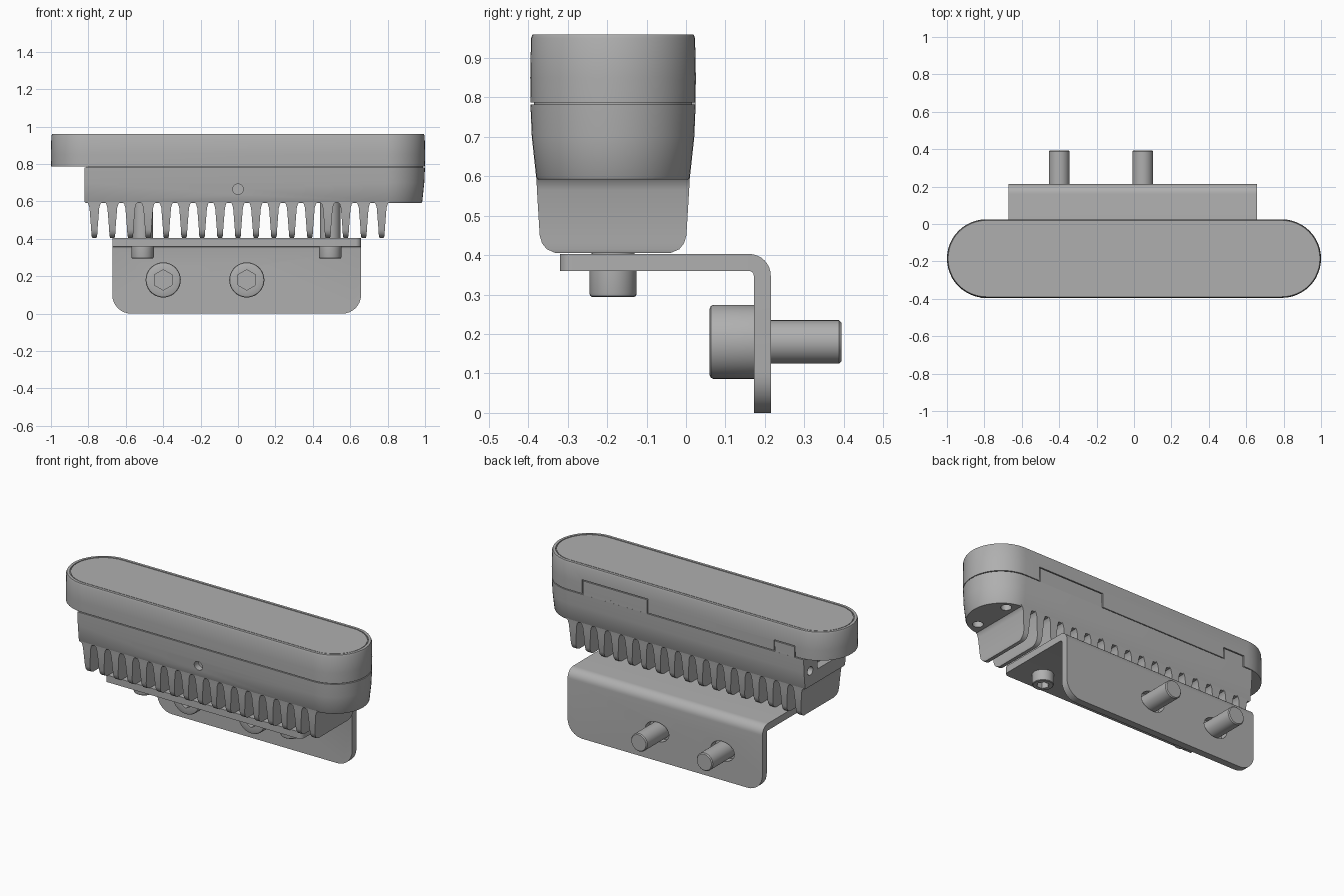
import bpy, bmesh
from math import pi, cos, sin, radians
from mathutils import Matrix, Vector

if "Cube" in bpy.data.objects:
    bpy.data.objects.remove(bpy.data.objects["Cube"])

grey = bpy.data.materials.new("machined_grey")
grey.use_nodes = True
grey.diffuse_color = (0.43, 0.43, 0.43, 1)
grey.node_tree.nodes["Principled BSDF"].inputs["Base Color"].default_value = grey.diffuse_color

MID_Y = -0.185   # centre line of the housing
HALF = 0.21      # half depth of the housing
END_X = 0.79     # centre of the rounded ends
CUT_X = -0.82    # flat end of the lower shell


def finish(name, bm, matrix=Matrix()):
    bmesh.ops.recalc_face_normals(bm, faces=bm.faces)
    bm.transform(matrix)
    mesh = bpy.data.meshes.new(name)
    bm.to_mesh(mesh)
    bm.free()
    mesh.materials.append(grey)
    obj = bpy.data.objects.new(name, mesh)
    bpy.context.collection.objects.link(obj)
    return obj


def smooth(obj, angle=30):
    bpy.ops.object.select_all(action="DESELECT")
    obj.select_set(True)
    bpy.context.view_layer.objects.active = obj
    bpy.ops.object.shade_smooth_by_angle(angle=radians(angle))


def add_loft(bm, rings):
    """Skin equal-length rings of points and cap both ends."""
    loops = [[bm.verts.new(p) for p in ring] for ring in rings]
    for a, b in zip(loops, loops[1:]):
        for i in range(len(a)):
            j = (i + 1) % len(a)
            bm.faces.new((a[i], a[j], b[j], b[i]))
    bm.faces.new(loops[0])
    bm.faces.new(loops[-1])


def arc(cx, cy, r, start, end, steps):
    return [(cx + r * cos(start + (end - start) * i / steps),
             cy + r * sin(start + (end - start) * i / steps)) for i in range(steps + 1)]


def stadium(z, inset):
    r = HALF - inset
    pts = arc(END_X, MID_Y, r, -pi / 2, pi / 2, 24) + arc(-END_X, MID_Y, r, pi / 2, 3 * pi / 2, 24)
    return [(x, y, z) for x, y in pts]


def half_stadium(z, inset, left=CUT_X):
    r = HALF - inset
    pts = arc(END_X, MID_Y, r, -pi / 2, pi / 2, 24) + [(left, MID_Y + r), (left, MID_Y - r)]
    return [(x, y, z) for x, y in pts]


def circle(z, r):
    return [(r * cos(i * pi / 18), r * sin(i * pi / 18), z) for i in range(36)]


def hexagon(z, r):
    ring = []
    for i in range(36):
        a = i * pi / 18
        d = r * cos(pi / 6) / cos(a % (pi / 3) - pi / 6)
        ring.append((d * cos(a), d * sin(a), z))
    return ring


def add_box(bm, low, high):
    low, high = Vector(low), Vector(high)
    size = high - low
    bmesh.ops.create_cube(bm, size=1, matrix=Matrix.Translation((low + high) / 2) @ Matrix.Diagonal((*size, 1)))


def add_rod(bm, centre, axis, r, length, stretch=1):
    turn = Vector((0, 0, 1)).rotation_difference(Vector(axis)).to_matrix().to_4x4()
    m = Matrix.Translation(centre) @ Matrix.Diagonal((stretch, 1, 1, 1)) @ turn
    bmesh.ops.create_cone(bm, cap_ends=True, segments=24, radius1=r, radius2=r, depth=length, matrix=m)


def carve(obj, bm):
    cutter = finish("cutter", bm)
    cutter.hide_render = True
    mod = obj.modifiers.new("carve", "BOOLEAN")
    mod.object, mod.operation, mod.solver = cutter, "DIFFERENCE", "EXACT"
    mod.use_self = True
    bpy.context.view_layer.objects.active = obj
    bpy.ops.object.modifier_apply(modifier=mod.name)
    bpy.data.objects.remove(cutter)


# Upper shell with a grooved lid line
bm = bmesh.new()
add_loft(bm, [stadium(z, d) for z, d in (
    (0.787, 0.001), (0.85, 0), (0.95, 0.002), (0.96, 0.006), (0.96, 0.022),
    (0.952, 0.022), (0.952, 0.027), (0.959, 0.027))])
upper = finish("upper_shell", bm)

# Stepped joint lines on the back of the upper shell
BACK = MID_Y + HALF
G = 0.003
bm = bmesh.new()
for x0, x1, z in ((0.245, 0.69, 0.87), (-0.76, -0.62, 0.85)):
    add_box(bm, (x0 - G, BACK - 0.01, z - G), (x1 + G, BACK + 0.02, z + G))
    for x in (x0, x1):
        add_box(bm, (x - G, BACK - 0.01, 0.77), (x + G, BACK + 0.02, z + G / 2))
carve(upper, bm)
smooth(upper)

# Filler closing the seam below each step
for x0, x1 in ((0.245, 0.69), (-0.76, -0.62)):
    bm = bmesh.new()
    add_box(bm, (x0 + G, BACK - 0.03, 0.775), (x1 - G, BACK - 0.0008, 0.795))
    finish("joint_tab", bm)

# Lower shell: rounded at one end, flat at the other
bm = bmesh.new()
add_loft(bm, [half_stadium(0.592, 0.019, CUT_X + 0.004), half_stadium(0.598, 0.015), half_stadium(0.7, 0.004),
              half_stadium(0.782, 0.0005), half_stadium(0.782, 0.01, CUT_X + 0.01),
              half_stadium(0.79, 0.01, CUT_X + 0.01)])
lower = finish("lower_shell", bm)

# Front pin hole, underside holes and end ports
bm = bmesh.new()
add_rod(bm, (0, MID_Y - HALF, 0.665), (0, 1, 0), 0.028, 0.1)
for x, y in ((0.86, -0.30), (0.86, -0.06)):
    add_rod(bm, (x, y, 0.592), (0, 0, 1), 0.03, 0.1)
add_rod(bm, (CUT_X, -0.04, 0.69), (1, 0, 0), 0.026, 0.1)
add_box(bm, (CUT_X - 0.05, -0.27, 0.675), (CUT_X + 0.05, -0.11, 0.725))
carve(lower, bm)
smooth(lower)

# Heat sink fins, flared into the shell above
FIN = ((0.6, 0.195, 0.045), (0.588, 0.194, 0.033), (0.565, 0.193, 0.026), (0.45, 0.186, 0.017),
       (0.43, 0.18, 0.016), (0.415, 0.168, 0.015), (0.405, 0.145, 0.011))
bm = bmesh.new()
for i in range(17):
    x = -0.768 + i * 0.096
    add_loft(bm, [[(x + sx * hx, MID_Y + sy * hy, z) for sx, sy in ((-1, -1), (1, -1), (1, 1), (-1, 1))]
                  for z, hy, hx in FIN])
smooth(finish("heat_sink_fins", bm))

# Bent mounting bracket
LEFT, RIGHT, FRONT, REAR = -0.672, 0.658, -0.32, 0.215
TOP, THICK = 0.403, 0.043
profile = [(FRONT, TOP - THICK), (FRONT, TOP)]
profile += arc(REAR - 0.055, TOP - 0.055, 0.055, pi / 2, 0, 8)
profile += [(REAR, 0), (REAR - THICK, 0)]
profile += arc(REAR - THICK - 0.012, TOP - THICK - 0.012, 0.012, 0, pi / 2, 4)
bm = bmesh.new()
add_loft(bm, [[(x, y, z) for y, z in profile] for x in (LEFT, RIGHT)])


def round_corners(axis, level, radius):
    edges = [e for e in bm.edges if all(abs(v.co[axis] - level) < 1e-4 for v in e.verts)
             and abs(e.verts[0].co.x - e.verts[1].co.x) < 1e-4]
    bmesh.ops.bevel(bm, geom=edges, offset=radius, segments=8, profile=0.5, affect="EDGES")


round_corners(2, 0, 0.1)
round_corners(1, FRONT, 0.03)
bracket = finish("mounting_bracket", bm)

# Slots in the bracket for the large bolts
BOLT_X, BOLT_Z = (-0.4, 0.047), 0.18
bm = bmesh.new()
for x in BOLT_X:
    add_rod(bm, (x, REAR - THICK / 2, BOLT_Z), (0, 1, 0), 0.06, 0.2, 1.35)
carve(bracket, bm)
smooth(bracket)


def bolt(name, head_r, head_h, shank_r, shank_l, matrix):
    """Socket-head bolt: seat at the origin, head upward, shank downward."""
    bm = bmesh.new()
    add_loft(bm, [circle(-shank_l, shank_r * 0.9), circle(-shank_l + 0.006, shank_r), circle(0, shank_r),
                  circle(0, head_r), circle(head_h - 0.01, head_r), circle(head_h - 0.003, head_r * 0.97),
                  circle(head_h, head_r * 0.9), hexagon(head_h, head_r * 0.58), hexagon(head_h * 0.4, head_r * 0.58)])
    smooth(finish(name, bm, matrix))


# Large bolts through the upright plate, heads to the front
for x in BOLT_X:
    bolt("large_bolt", 0.094, 0.112, 0.055, 0.222,
         Matrix.Translation((x, REAR - THICK, BOLT_Z)) @ Matrix.Rotation(pi / 2, 4, "X") @ Matrix.Rotation(pi / 6, 4, "Z"))

# Small bolts from below, with bosses between the fins
for x in (-0.51, 0.493):
    bolt("small_bolt", 0.06, 0.066, 0.035, 0.1,
         Matrix.Translation((x, MID_Y, TOP - THICK)) @ Matrix.Rotation(pi, 4, "X"))
    bm = bmesh.new()
    add_rod(bm, (x, MID_Y, 0.5), (0, 0, 1), 0.055, 0.194)
    smooth(finish("bolt_boss", bm))
